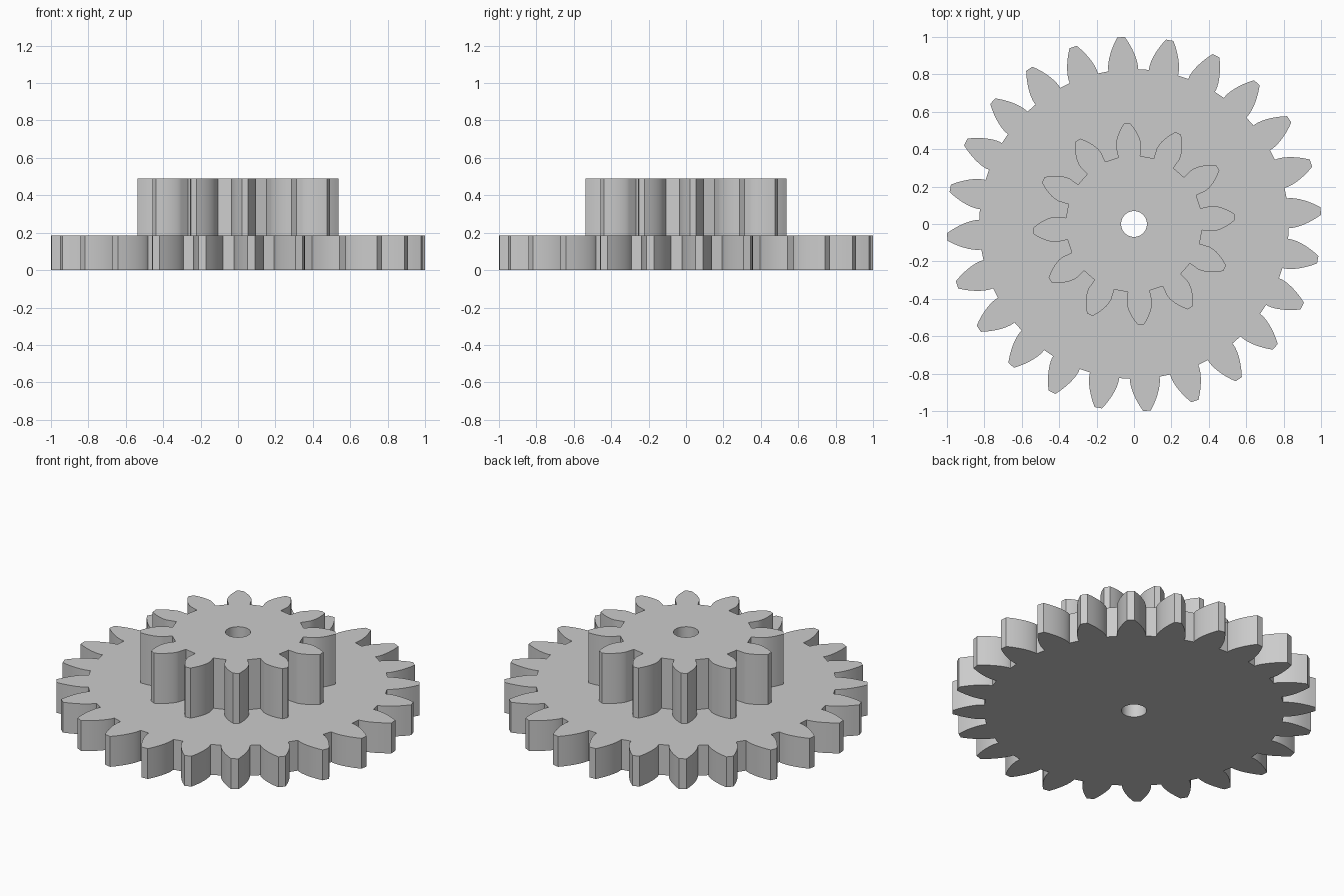
import bpy, bmesh, math

if "Cube" in bpy.data.objects:
    bpy.data.objects.remove(bpy.data.objects["Cube"])

MODULE = 0.077
PRESSURE = math.radians(25)
PHASE = math.radians(4)
BORE = 0.069

grey = bpy.data.materials.new("light_grey")
grey.diffuse_color = (0.6, 0.6, 0.6, 1)
grey.use_nodes = True
grey.node_tree.nodes["Principled BSDF"].inputs["Base Color"].default_value = grey.diffuse_color


def inv(a):
    return math.tan(a) - a


def gear_outline(teeth, steps=8):
    """Involute gear profile, counter-clockwise."""
    pitch = MODULE * teeth / 2
    base, root, tip = pitch * math.cos(PRESSURE), pitch - 1.25 * MODULE, pitch + MODULE
    start = max(base, root)
    # One flank as (radius, half angle), from root to tip
    flank = [(root, math.pi / (2 * teeth) + inv(PRESSURE))] if root < base else []
    for i in range(steps + 1):
        r = start + (tip - start) * (i / steps) ** 1.5
        a = math.acos(min(1, base / r))
        flank.append((r, math.pi / (2 * teeth) + inv(PRESSURE) - inv(a)))
    points = []
    for t in range(teeth):
        mid = PHASE + t * math.tau / teeth
        tooth = [(r, mid - a) for r, a in flank] + [(r, mid + a) for r, a in reversed(flank)]
        points += [(r * math.cos(a), r * math.sin(a)) for r, a in tooth]
    return points


def circle(radius, n=48):
    return [(radius * math.cos(i * math.tau / n), radius * math.sin(i * math.tau / n))
            for i in range(n)]


def make_gear(name, teeth, z0, z1):
    bm = bmesh.new()
    edges = []
    for loop in (gear_outline(teeth), circle(BORE)):
        vs = [bm.verts.new((x, y, z0)) for x, y in loop]
        edges += [bm.edges.new((vs[i - 1], vs[i])) for i in range(len(vs))]
    # Fill the plate around the bore, then raise it to full thickness
    bmesh.ops.triangle_fill(bm, edges=edges, use_beauty=True, use_dissolve=False)
    up = bmesh.ops.extrude_face_region(bm, geom=bm.faces[:], use_keep_orig=True)
    bmesh.ops.translate(bm, vec=(0, 0, z1 - z0),
                        verts=[g for g in up["geom"] if isinstance(g, bmesh.types.BMVert)])
    bmesh.ops.recalc_face_normals(bm, faces=bm.faces[:])
    mesh = bpy.data.meshes.new(name)
    bm.to_mesh(mesh)
    bm.free()
    mesh.materials.append(grey)
    obj = bpy.data.objects.new(name, mesh)
    bpy.context.collection.objects.link(obj)
    bpy.ops.object.select_all(action='DESELECT')
    obj.select_set(True)
    bpy.context.view_layer.objects.active = obj
    bpy.ops.object.shade_smooth_by_angle(angle=math.radians(25))


# Wide lower wheel and the small pinion stacked on it
make_gear("large_gear", 24, 0, 0.185)
make_gear("small_gear", 12, 0.185, 0.49)
